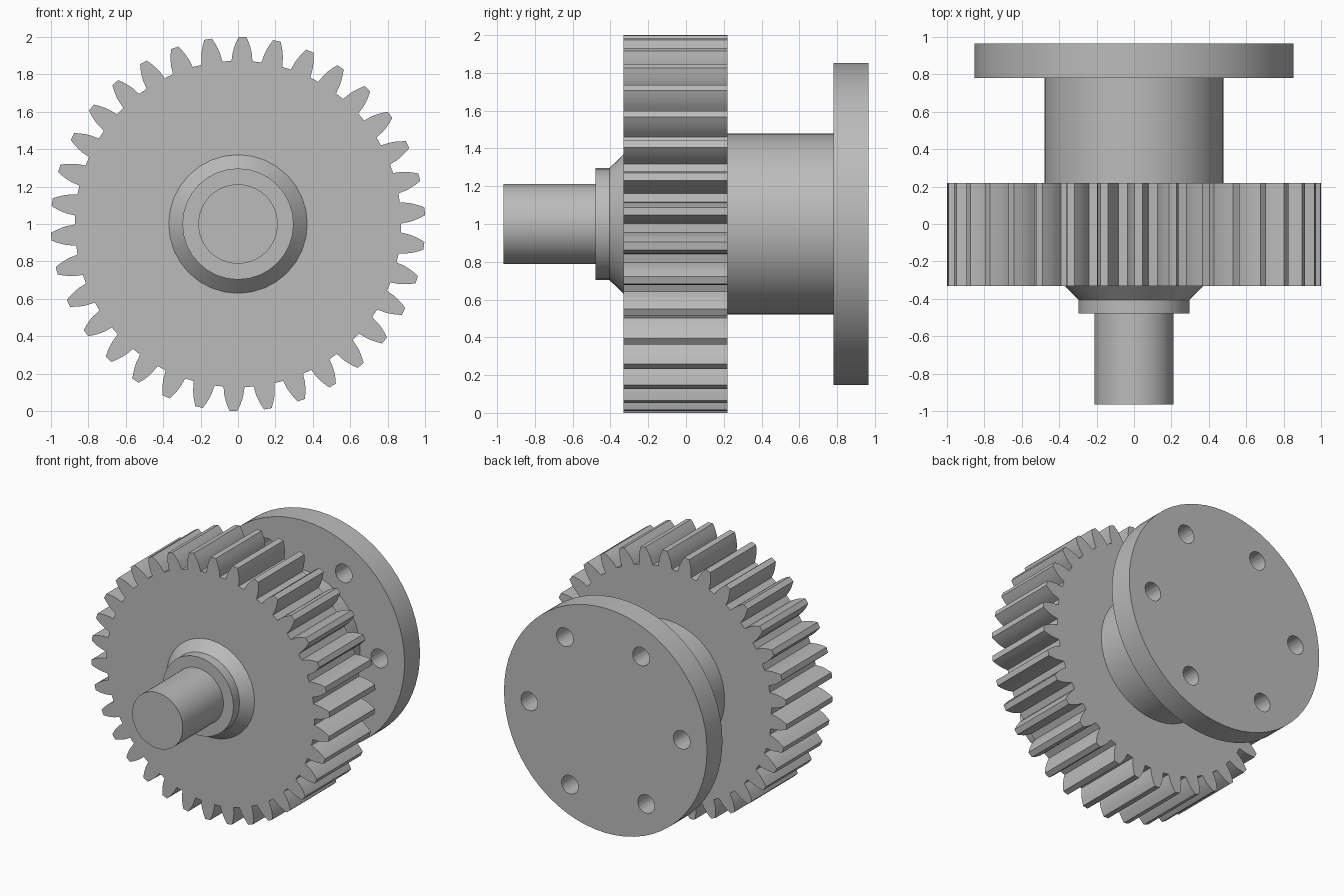
import bpy, bmesh
from math import pi, cos, sin, tan, acos, radians
from mathutils import Matrix

if "Cube" in bpy.data.objects:
    bpy.data.objects.remove(bpy.data.objects["Cube"])

AXIS_Z = 1.0  # height of the shaft axis

steel = bpy.data.materials.new("machined grey")
steel.use_nodes = True
grey = (0.5, 0.5, 0.5, 1)
steel.diffuse_color = grey
steel.node_tree.nodes["Principled BSDF"].inputs["Base Color"].default_value = grey


def finish(name, bm):
    bmesh.ops.recalc_face_normals(bm, faces=bm.faces[:])
    mesh = bpy.data.meshes.new(name)
    bm.to_mesh(mesh)
    bm.free()
    mesh.materials.append(steel)
    obj = bpy.data.objects.new(name, mesh)
    bpy.context.collection.objects.link(obj)
    return obj


def smooth(obj):
    bpy.ops.object.select_all(action='DESELECT')
    obj.select_set(True)
    bpy.context.view_layer.objects.active = obj
    bpy.ops.object.shade_smooth_by_angle(angle=radians(25))


def add_round(bm, front, back, r_front, r_back, sides=64, x=0, z=0):
    """Cylinder or cone along y between front and back."""
    place = Matrix.Translation((x, (front + back) / 2, AXIS_Z + z))
    bmesh.ops.create_cone(bm, cap_ends=True, segments=sides, radius1=r_back,
                          radius2=r_front, depth=back - front,
                          matrix=place @ Matrix.Rotation(pi / 2, 4, 'X'))


def round_part(name, *args, **kw):
    bm = bmesh.new()
    add_round(bm, *args, **kw)
    obj = finish(name, bm)
    smooth(obj)
    return obj


# Spur gear with involute teeth
TEETH, TIP, ROOT, PITCH = 34, 1.0, 0.872, 0.944
BASE = PITCH * cos(radians(20))


def inv(r):
    a = acos(min(1, BASE / r))
    return tan(a) - a


def half_angle(r):
    return pi / (2 * TEETH) + inv(PITCH) - inv(r)


steps = [BASE + (TIP - BASE) * i / 4 for i in range(5)]
flank = [(ROOT, half_angle(BASE) + 0.004)] + [(r, half_angle(r)) for r in steps]
tooth = [(r, -a) for r, a in flank] + [(r, a) for r, a in reversed(flank)]

bm = bmesh.new()
ring = []
for k in range(TEETH):
    centre = pi / 2 - radians(1.4) + 2 * pi * k / TEETH
    for r, a in tooth:
        ring.append(bm.verts.new((r * cos(centre + a), -0.33, AXIS_Z + r * sin(centre + a))))
face = bm.faces.new(ring)
grown = bmesh.ops.extrude_face_region(bm, geom=[face], use_keep_orig=True)
new_verts = [v for v in grown["geom"] if isinstance(v, bmesh.types.BMVert)]
bmesh.ops.translate(bm, vec=(0, 0.55, 0), verts=new_verts)
smooth(finish("gear", bm))

# Front shaft and stepped collar
round_part("front_shaft", -0.965, -0.47, 0.212, 0.212)
round_part("collar_ring", -0.478, -0.40, 0.297, 0.297, sides=32)
round_part("collar_cone", -0.405, -0.33, 0.297, 0.37, sides=32)

# Rear hub
round_part("rear_hub", 0.21, 0.79, 0.478, 0.478)

# Mounting flange with a circle of bolt holes
flange = round_part("mounting_flange", 0.78, 0.965, 0.852, 0.852)
bm = bmesh.new()
for k in range(6):
    a = radians(60 * k - 2.2)
    add_round(bm, 0.7, 1.05, 0.07, 0.07, sides=32, x=0.64 * cos(a), z=0.64 * sin(a))
cutter = finish("bolt_hole_cutter", bm)
cutter.hide_render = True
cut = flange.modifiers.new("bolt holes", 'BOOLEAN')
cut.operation = 'DIFFERENCE'
cut.solver = 'EXACT'
cut.object = cutter
bpy.context.view_layer.objects.active = flange
bpy.ops.object.modifier_apply(modifier=cut.name)
bpy.data.objects.remove(cutter)
smooth(flange)
